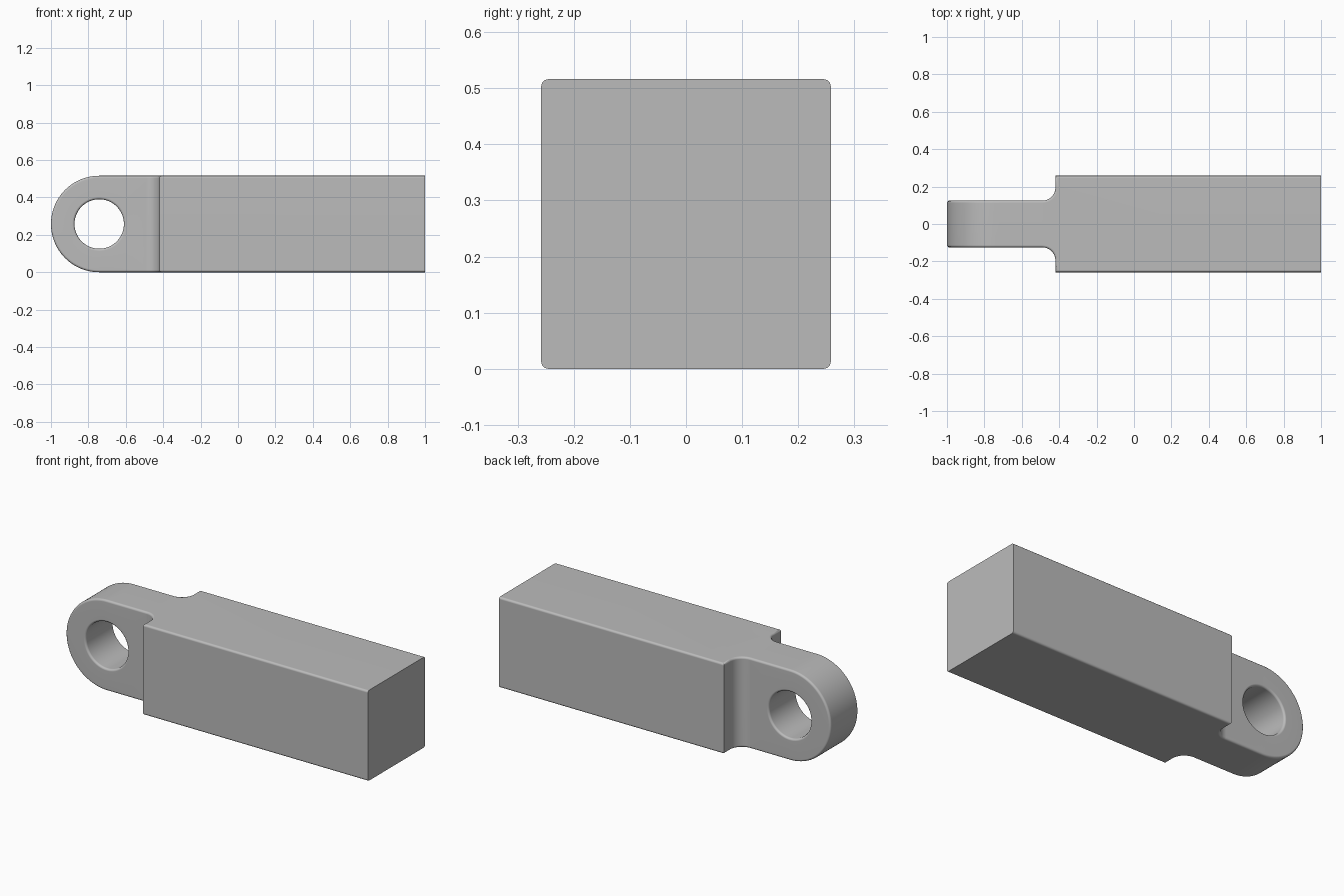
import bpy, bmesh
from math import cos, sin, pi, radians, sqrt

cube = bpy.data.objects.get("Cube")
if cube:
    bpy.data.objects.remove(cube, do_unlink=True)

R = 0.258            # half height and half width of the bar
T = 0.125            # half thickness of the tongue
HOLE = 0.132         # pin hole radius
EYE_X = R - 1        # pin hole centre
SHOULDER, FILLET = -0.42, 0.07
NECK = SHOULDER - FILLET
EDGE = 0.012         # small edge rounding
STEPS = 96

steel = bpy.data.materials.new("plain_grey")
steel.use_nodes = True
grey = (0.5, 0.5, 0.5, 1)
steel.diffuse_color = grey
steel.node_tree.nodes["Principled BSDF"].inputs["Base Color"].default_value = grey


def finish(name, bm):
    bmesh.ops.recalc_face_normals(bm, faces=bm.faces[:])
    mesh = bpy.data.meshes.new(name)
    bm.to_mesh(mesh)
    bm.free()
    mesh.materials.append(steel)
    obj = bpy.data.objects.new(name, mesh)
    bpy.context.collection.objects.link(obj)
    bpy.ops.object.select_all(action='DESELECT')
    obj.select_set(True)
    bpy.context.view_layer.objects.active = obj
    bpy.ops.object.shade_smooth_by_angle(angle=radians(35))
    weighted = obj.modifiers.new("even_shading", 'WEIGHTED_NORMAL')
    weighted.keep_sharp = True


# Square bar with concave fillets narrowing to the tongue
half = [(1, R), (SHOULDER, R)]
for i in range(11):
    a = i / 10 * pi / 2
    half.append((NECK + FILLET * cos(a), T + FILLET - FILLET * sin(a)))
plan = half + [(x, -y) for x, y in reversed(half)]

bm = bmesh.new()
base = bm.faces.new([bm.verts.new((x, y, 0)) for x, y in plan])
top = bmesh.ops.extrude_face_region(bm, geom=[base], use_keep_orig=True)["geom"]
for v in top:
    if isinstance(v, bmesh.types.BMVert):
        v.co.z = 2 * R


def is_rim(e):
    p, q = (v.co for v in e.verts)
    crosses_middle = p.y * q.y < 0
    return abs(p.z - q.z) < 0.001 and not crosses_middle


bmesh.ops.bevel(bm, geom=[e for e in bm.edges if is_rim(e)], offset=EDGE,
                segments=3, profile=0.5, affect='EDGES', clamp_overlap=True)
finish("square_bar", bm)


# Rounded tongue with the pin hole, swept as a ring of cross-sections
def outline(a, inset):
    r = R - inset
    if cos(a) <= 0:
        return r * cos(a), r * sin(a)
    clamp = lambda v: max(-1, min(1, v * sqrt(2)))
    return (NECK - EYE_X) * clamp(cos(a)), r * clamp(sin(a))


corner = [(EDGE * (1 - cos(k * pi / 6)), T - EDGE * (1 - sin(k * pi / 6)))
          for k in range(4)]
edge_profile = [(i, -y) for i, y in reversed(corner)] + corner

bm = bmesh.new()
rings = []
for k in range(STEPS):
    a = 2 * pi * k / STEPS
    ring = []
    for inset, y in edge_profile:
        x, z = outline(a, inset)
        ring.append(bm.verts.new((EYE_X + x, y, R + z)))
    for inset, y in reversed(edge_profile):
        r = HOLE + inset
        ring.append(bm.verts.new((EYE_X + r * cos(a), y, R + r * sin(a))))
    rings.append(ring)
for k, ring in enumerate(rings):
    following = rings[(k + 1) % STEPS]
    for j in range(len(ring)):
        n = (j + 1) % len(ring)
        bm.faces.new((ring[j], ring[n], following[n], following[j]))
finish("eye_tongue", bm)
